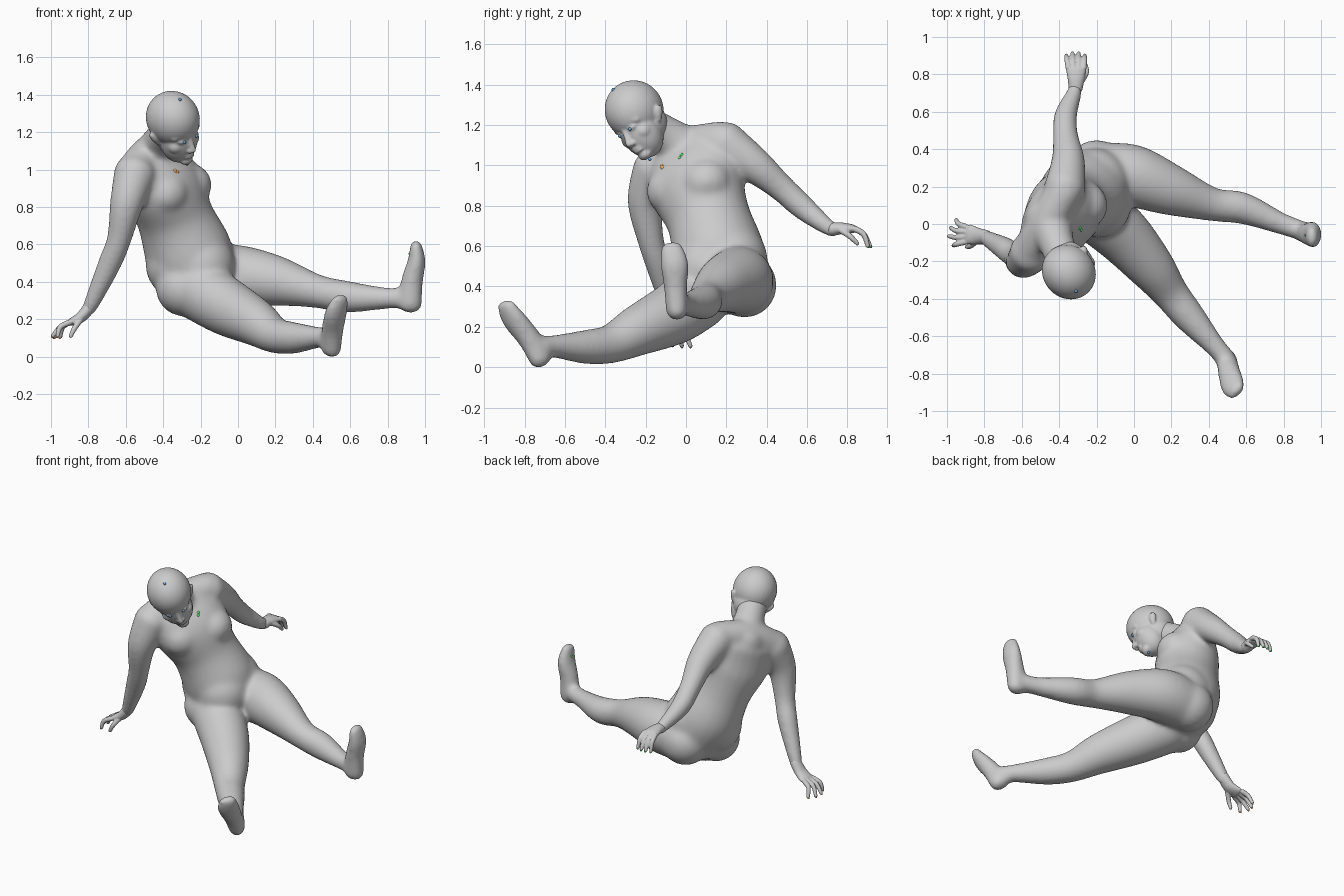
import bpy, bmesh, math
from mathutils import Vector, Matrix

if "Cube" in bpy.data.objects:
    bpy.data.objects.remove(bpy.data.objects["Cube"])

SEG = 24


def spline(rows, n=6):
    """Catmull-Rom through rows of numbers."""
    p = [rows[0]] + list(rows) + [rows[-1]]
    out = []
    for i in range(1, len(p) - 2):
        for k in range(n):
            t = k / n
            out.append([0.5 * (2 * b + (c - a) * t + (2 * a - 5 * b + 4 * c - d) * t * t
                               + (3 * b - a - 3 * c + d) * t ** 3)
                        for a, b, c, d in zip(*p[i - 1:i + 3])])
    return out + [list(rows[-1])]


def tube(bm, rows, side=(0, 0, 1), cap=0.8, mat=None):
    """Closed round-ended tube; row = x, y, z, radius along side, other radius."""
    rows = spline([r if len(r) == 5 else (*r, r[3]) for r in rows])
    pts = [Vector(r[:3]) for r in rows]
    last = len(pts) - 1
    secs = []
    for i, r in enumerate(rows):
        t = (pts[min(i + 1, last)] - pts[max(i - 1, 0)]).normalized()
        s = Vector(side)
        s = (s - t * s.dot(t)).normalized()
        steps = [(0, 1)]
        if i in (0, last):
            q = [(math.sin(a), math.cos(a)) for a in (0, .35, .7, 1.05, 1.35, 1.5)]
            steps = [(-u, v) for u, v in reversed(q)] if i == 0 else q
        for off, k in steps:
            secs.append((pts[i] + t * off * cap * min(r[3], r[4]), s * r[3] * k, t.cross(s) * r[4] * k))
    rings = []
    for c, a, b in secs:
        ring = []
        for j in range(SEG):
            w = 2 * math.pi * j / SEG
            v = c + a * math.cos(w) + b * math.sin(w)
            ring.append(bm.verts.new(mat @ v if mat else v))
        rings.append(ring)
    for r0, r1 in zip(rings, rings[1:]):
        for j in range(SEG):
            k = (j + 1) % SEG
            bm.faces.new((r0[j], r0[k], r1[k], r1[j]))
    bm.faces.new(rings[0][::-1])
    bm.faces.new(rings[-1])


def ball(bm, c, r, mat=Matrix()):
    r = r if isinstance(r, tuple) else (r, r, r)
    m = mat @ Matrix.Translation(c) @ Matrix.Diagonal((*r, 1))
    bmesh.ops.create_uvsphere(bm, u_segments=32, v_segments=24, radius=1, matrix=m)


def finish(name, bm, voxel=0, smooth=0, color=None):
    """Turn the mesh into an object, fusing overlapping forms into one skin."""
    bmesh.ops.recalc_face_normals(bm, faces=bm.faces)
    for f in bm.faces:
        f.smooth = True
    me = bpy.data.meshes.new(name)
    bm.to_mesh(me)
    bm.free()
    ob = bpy.data.objects.new(name, me)
    bpy.context.collection.objects.link(ob)
    if voxel:
        m = ob.modifiers.new("fuse", 'REMESH')
        m.mode, m.voxel_size, m.use_smooth_shade = 'VOXEL', voxel, True
        m = ob.modifiers.new("relax", 'SMOOTH')
        m.factor, m.iterations = 0.5, smooth
    if color:
        mat = bpy.data.materials.new(name)
        mat.diffuse_color = color
        mat.use_nodes = True
        mat.node_tree.nodes["Principled BSDF"].inputs["Base Color"].default_value = mat.diffuse_color
        me.materials.append(mat)
    return ob


def frame(f, l, o):
    """Matrix with forward, left and up axes at origin o."""
    f = Vector(f).normalized()
    l = Vector(l)
    l = (l - f * l.dot(f)).normalized()
    m = Matrix((f, l, f.cross(l))).transposed().to_4x4()
    m.translation = o
    return m


# torso
LEFT = (0.43, 0.86, 0.27)
body = bmesh.new()
tube(body, [(-.20, .18, .40, .225, .205), (-.265, .16, .56, .23, .235), (-.335, .11, .74, .21, .205),
            (-.395, .05, .91, .25, .195), (-.455, .025, 1.04, .23, .145)], LEFT, 0.6)
chest = frame((.87, -.47, .05), LEFT, (0, 0, 0))
for c, d in (((-.27, .10, .915), .13), ((-.375, -.07, .875), .115)):
    ball(body, chest.inverted() @ Vector(c), (d, .13, .12), chest)
# buttocks, lower back, hip and belly
for c, r in (((-.20, .29, .405), .16), ((-.29, .085, .365), .15), ((-.315, .15, .49), .18),
             ((-.21, .215, .53), .19), ((-.19, .10, .49), .175)):
    ball(body, c, r)
# shoulder yoke and neck
tube(body, [(-.56, -.15, .99, .095), (-.47, .0, 1.085, .10), (-.37, .18, 1.12, .10)])
tube(body, [(-.46, .03, 1.05, .13), (-.415, -.10, 1.15, .096), (-.375, -.20, 1.205, .093)])
# arms
tube(body, [(-.37, .19, 1.11, .112), (-.352, .34, 1.0, .09), (-.366, .47, .89, .069), (-.365, .58, .79, .063),
            (-.32, .70, .695, .043), (-.312, .74, .677, .037)])
tube(body, [(-.55, -.15, .98, .115), (-.595, -.20, .82, .091), (-.635, -.175, .63, .067), (-.685, -.135, .50, .064),
            (-.78, -.08, .29, .045), (-.805, -.065, .245, .037)], (1, 0, 0))
# legs
tube(body, [(-.14, .27, .42, .165), (0, .255, .43, .167), (.2, .18, .405, .137), (.42, .105, .35, .091),
            (.58, .085, .32, .086), (.78, .005, .312, .060), (.88, -.03, .315, .055)])
tube(body, [(-.2, .06, .35, .165), (-.06, -.06, .265, .155), (.09, -.23, .185, .128), (.195, -.37, .116, .098),
            (.295, -.495, .100, .086), (.43, -.65, .103, .058), (.49, -.72, .10, .055)])
# feet
tube(body, [(.92, -.045, .275, .055, .066), (.93, -.052, .40, .060, .060), (.955, -.057, .51, .072, .049),
            (.951, -.075, .598, .058, .032)], (0, 1, 0))
tube(body, [(.497, -.72, .04, .053, .062), (.505, -.775, .14, .060, .060), (.525, -.855, .24, .072, .049),
            (.548, -.892, .308, .058, .032)], (.11, .05, .08))
finish("body", body, 0.011, 36)

# head, modelled in its own frame: x forward, y left, z up
H = frame((.65, -.6, -.35), (.64, .64, .42), (-.345, -.26, 1.272))
head = bmesh.new()
ball(head, (-.005, 0, 0), (.152, .138, .148), H)
ball(head, (.035, 0, -.11), (.100, .103, .137), H)
ball(head, (-.02, 0, -.09), (.11, .108, .11), H)
ball(head, (.09, 0, -.217), (.032, .04, .028), H)
tube(head, [(.122, 0, -.055, .014), (.135, 0, -.10, .015), (.150, 0, -.136, .016)], (0, 1, 0), mat=H)
for z in (-.170, -.187):
    ball(head, (.115, 0, z), (.02, .034, .010), H)
for s in (1, -1):
    ball(head, (.138, s * .015, -.140), .013, H)
    ball(head, (.112, s * .045, -.073), (.020, .028, .015), H)
    tube(head, [(.125, s * .02, -.040, .016), (.114, s * .05, -.034, .016), (.09, s * .085, -.05, .016)], mat=H)
    ball(head, (.070, s * .055, -.115), (.046, .046, .044), H)
    tube(head, [(-.01, s * .108, -.11, .011, .013), (-.02, s * .126, -.08, .013, .022),
                (-.03, s * .137, -.055, .011, .020)], (0, 1, 0), mat=H)
finish("head", head, 0.006, 12)


# hands: palm plus five fingers, each given by knuckle, middle and tip
def hand(name, palm, side, fingers):
    bm = bmesh.new()
    tube(bm, palm, side)
    for f in fingers:
        tube(bm, [(*p, r) for p, r in zip(f, (.016, .0145, .011))])
    finish(name, bm, 0.0045, 5)


left_tips = [(-.362 + .033 * i, .90 + d, .60) for i, d in enumerate((0, .012, .012, .0))]
hand("left_hand", [(-.312, .725, .683, .038, .034), (-.31, .775, .688, .045, .028), (-.31, .825, .685, .054, .022)],
     (1, 0, 0),
     [((-.350 + .027 * i, .835, .685), (-.358 + .031 * i, .88, .658), t) for i, t in enumerate(left_tips)]
     + [((-.28, .765, .68), (-.255, .81, .65), (-.258, .85, .612))])
right_tips = [(-.965, -.115, .11), (-.99, -.065, .11), (-.98, -.02, .105), (-.95, .022, .105)]
hand("right_hand", [(-.79, -.07, .27, .038, .034), (-.835, -.065, .215, .045, .03), (-.885, -.055, .187, .054, .022)],
     (.1, 1, 0),
     [((-.90, -.095 + .027 * i, .183), (-.95 + .012 * (i == 3), -.108 + .036 * i, .158), t)
      for i, t in enumerate(right_tips)]
     + [((-.84, -.09, .20), (-.875, -.118, .15), (-.895, -.122, .108))])

# small coloured marks on finger tips, face and foot, and loose chips by the chest
ORANGE, GREEN, BLUE = (.9, .4, .1, 1), (.1, .8, .15, 1), (.15, .4, .75, 1)


def marks(name, pts, r, color):
    bm = bmesh.new()
    for p in pts:
        bmesh.ops.create_icosphere(bm, subdivisions=2, radius=r, matrix=Matrix.Translation(p))
    finish(name, bm, color=color)


marks("left_nails", [Vector(t) + Vector((0, .004, -.004)) for t in left_tips], .007, GREEN)
marks("right_nails", [Vector(t) + Vector((-.003, 0, -.005)) for t in right_tips], .007, ORANGE)
marks("foot_mark", [(.92, -.06, .55)], .009, GREEN)
marks("face_marks", [(-.31, -.36, 1.375), (-.272, -.18, 1.03)], .009, BLUE)
marks("eyes", [H @ Vector((.130, s * .045, -.073)) for s in (1, -1)], .009, BLUE)
marks("chest_chips_orange", [(-.33, -.11, .985), (-.34, -.115, .99)], .015, ORANGE)
marks("chest_chips_green", [(-.285, -.03, 1.035), (-.29, -.02, 1.05)], .010, GREEN)
